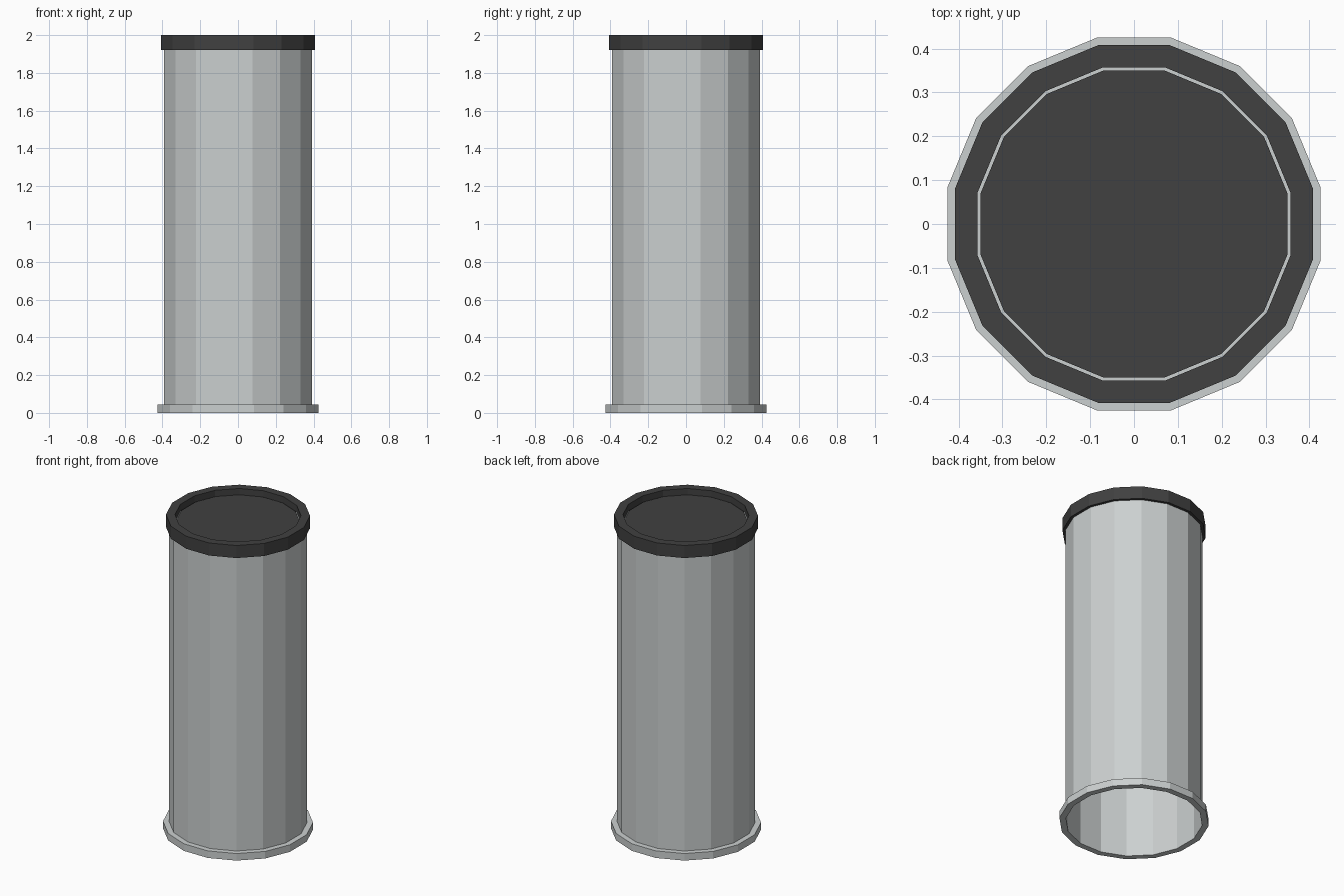
import bpy
import bmesh
from math import cos, pi, radians
from mathutils import Matrix, Vector

SIDES = 16

cube = bpy.data.objects.get("Cube")
if cube:
    bpy.data.objects.remove(cube, do_unlink=True)


def make_material(name, rgb):
    mat = bpy.data.materials.new(name)
    mat.use_nodes = True
    mat.diffuse_color = (*rgb, 1)
    mat.node_tree.nodes["Principled BSDF"].inputs["Base Color"].default_value = (*rgb, 1)
    return mat


def lathe(name, profile, mat, closed=True):
    """Revolve (flat-to-centre radius, height) points into a faceted solid."""
    bm = bmesh.new()
    rings = []
    for i in range(SIDES):
        turn = Matrix.Rotation(2 * pi * (i + 0.5) / SIDES, 3, "Z")
        rings.append([bm.verts.new(turn @ Vector((r / cos(pi / SIDES), 0, z)))
                      for r, z in profile])
    count = len(profile)
    for i in range(SIDES):
        a, b = rings[i], rings[(i + 1) % SIDES]
        for j in range(count if closed else count - 1):
            k = (j + 1) % count
            bm.faces.new((a[j], b[j], b[k], a[k]))
    if not closed:
        bm.faces.new([ring[-1] for ring in rings])
        bm.faces.new([ring[0] for ring in reversed(rings)])
    bmesh.ops.recalc_face_normals(bm, faces=bm.faces)
    mesh = bpy.data.meshes.new(name)
    bm.to_mesh(mesh)
    bm.free()
    mesh.materials.append(mat)
    obj = bpy.data.objects.new(name, mesh)
    bpy.context.collection.objects.link(obj)
    return obj


metal = make_material("light grey metal", (0.60, 0.63, 0.63))
dark = make_material("dark charcoal", (0.052, 0.052, 0.052))

# Open-bottomed tube: outer wall, closed top and thin inner wall
lathe("tube_body", [(0.388, 0), (0.388, 1.945), (0.391, 1.945), (0.391, 0)], metal)
lathe("tube_top", [(0.388, 1.945), (0.388, 1.955)], metal, closed=False)

# Foot flange
lathe("bottom_flange", [(0.391, 0), (0.425, 0), (0.425, 0.045), (0.391, 0.045)], metal)

# Lid ring with recessed centre disc
lathe("lid_ring", [(0.391, 1.92), (0.408, 1.92), (0.408, 2), (0.357, 2),
                   (0.357, 1.95), (0.391, 1.95)], dark)
lathe("lid_disc", [(0.35, 1.95), (0.35, 1.963)], dark, closed=False)
